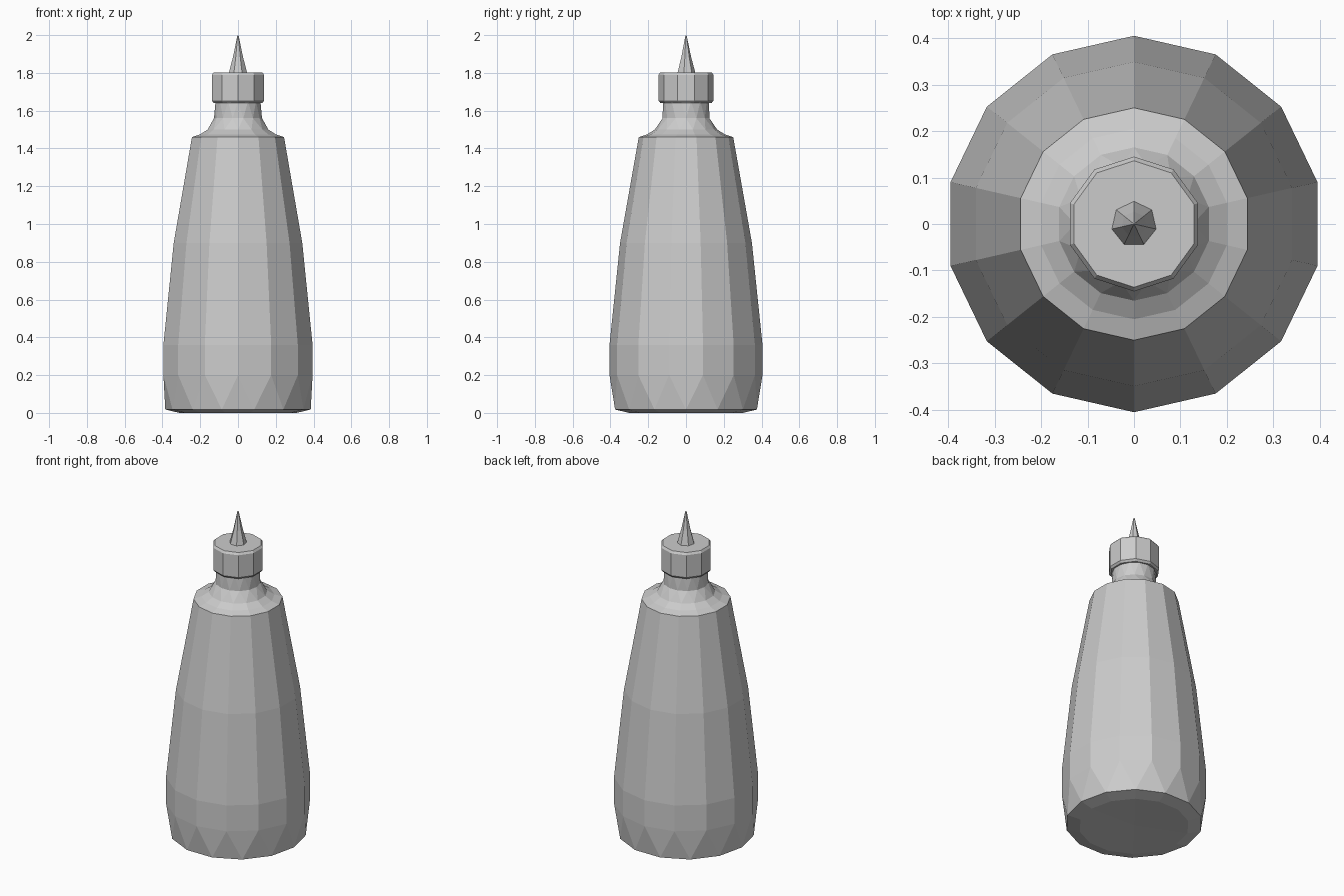
import bpy, bmesh, math

if "Cube" in bpy.data.objects:
    bpy.data.objects.remove(bpy.data.objects["Cube"])


def lathe(name, sides, profile):
    """Spin (radius, height, twist in half-steps) rings; twisted neighbours get triangles."""
    bm = bmesh.new()
    step = 2 * math.pi / sides
    rings = []
    for r, z, twist in profile:
        if r == 0:
            rings.append([bm.verts.new((0, 0, z))])
            continue
        rings.append([bm.verts.new((r * math.cos((i + twist / 2) * step + math.pi / 2),
                                    r * math.sin((i + twist / 2) * step + math.pi / 2), z))
                      for i in range(sides)])
    for k in range(len(rings) - 1):
        a, b = rings[k], rings[k + 1]
        ta, tb = profile[k][2], profile[k + 1][2]
        for i in range(sides):
            j = (i + 1) % sides
            if len(a) == 1:
                bm.faces.new((a[0], b[j], b[i]))
            elif len(b) == 1:
                bm.faces.new((a[i], a[j], b[0]))
            elif ta == tb:
                bm.faces.new((a[i], a[j], b[j], b[i]))
            elif tb > ta:
                bm.faces.new((a[i], a[j], b[i]))
                bm.faces.new((a[j], b[j], b[i]))
            else:
                bm.faces.new((a[i], a[j], b[j]))
                bm.faces.new((a[i], b[j], b[i]))
    bmesh.ops.recalc_face_normals(bm, faces=bm.faces)
    mesh = bpy.data.meshes.new(name)
    bm.to_mesh(mesh)
    bm.free()
    ob = bpy.data.objects.new(name, mesh)
    bpy.context.collection.objects.link(ob)
    return ob


# tapered bottle with faceted lower band, shoulder and neck
lathe("bottle_body", 14, [
    (0, 0.008, 1), (0.31, 0.0, 1), (0.385, 0.018, 1),
    (0.405, 0.2, 0), (0.405, 0.36, 0), (0.349, 0.9, 0), (0.25, 1.46, 0),
    (0.205, 1.475, 0)  , (0.165, 1.50, 0), (0.127, 1.56, 1),
    (0.122, 1.65, 0), (0, 1.65, 0)])

# screw cap with small chamfers
lathe("cap", 10, [
    (0, 1.64, 0), (0.135, 1.64, 0), (0.145, 1.652, 0),
    (0.145, 1.79, 0), (0.136, 1.803, 0), (0, 1.803, 0)])

# pointed nozzle
lathe("nozzle", 7, [
    (0, 1.795, 0), (0.051, 1.795, 0), (0.027, 1.885, 0), (0.004, 1.995, 0), (0, 2.0, 0)])
